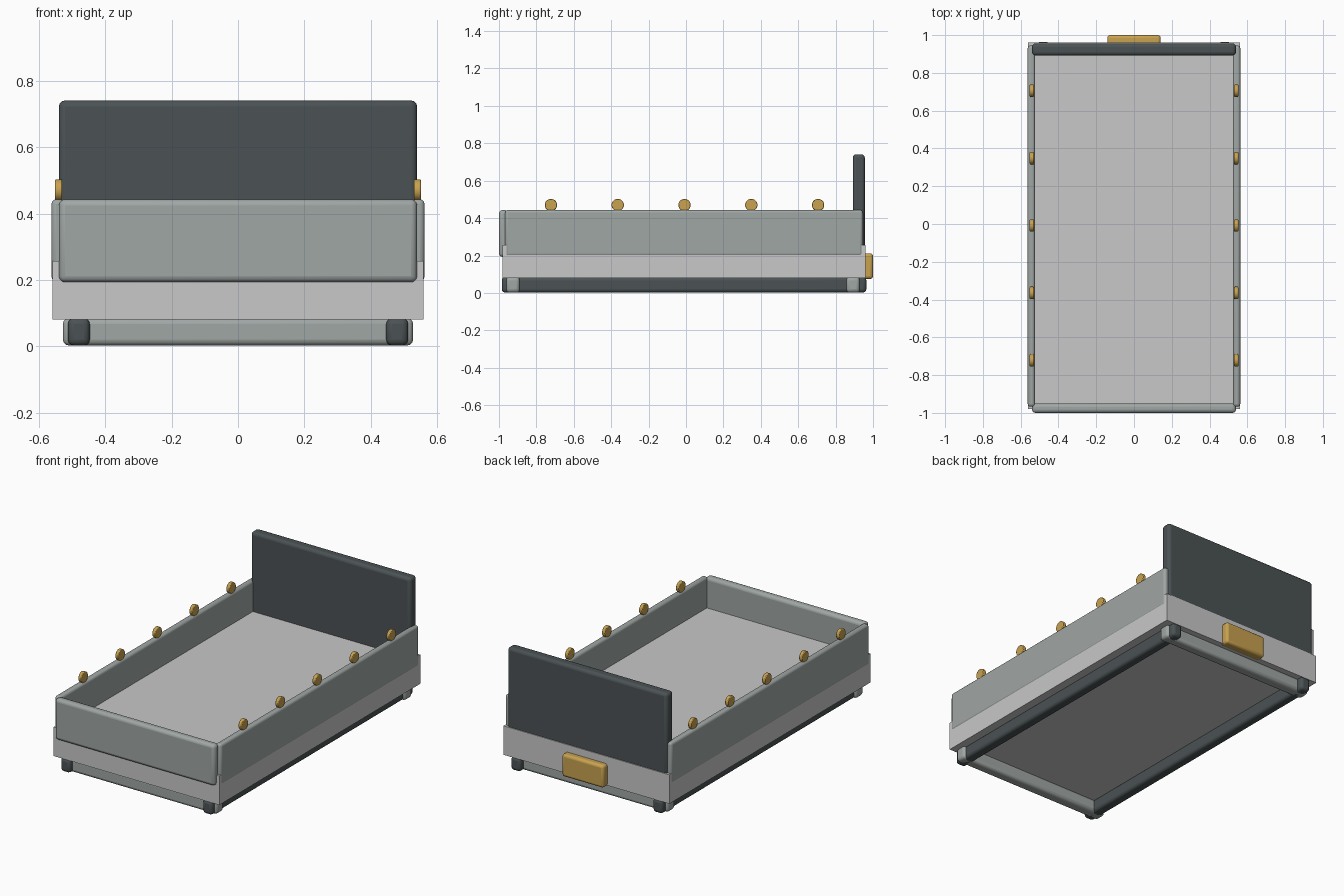
import bpy, math

if "Cube" in bpy.data.objects:
    bpy.data.objects.remove(bpy.data.objects["Cube"])


def material(name, rgb):
    m = bpy.data.materials.new(name)
    m.diffuse_color = (*rgb, 1)
    m.use_nodes = True
    m.node_tree.nodes["Principled BSDF"].inputs["Base Color"].default_value = m.diffuse_color
    return m


LIGHT = material("light_grey", (0.58, 0.58, 0.58))
SAGE = material("sage_grey", (0.35, 0.385, 0.376))
DARK = material("dark_slate", (0.07, 0.085, 0.089))
GOLD = material("gold", (0.58, 0.36, 0.08))


def finish(ob, name, mat, bevel, segments=3):
    ob.name = name
    ob.data.materials.append(mat)
    if bevel:
        mod = ob.modifiers.new("rounded_edges", 'BEVEL')
        mod.width = bevel
        mod.segments = segments
        mod.limit_method = 'ANGLE'
        mod.angle_limit = math.radians(40)
        bpy.ops.object.shade_smooth_by_angle(angle=math.radians(35))
    return ob


def box(name, mat, x, y, z, bevel=0.0):
    """Box from (min, max) pairs on each axis, with rounded edges."""
    spans = (x, y, z)
    bpy.ops.mesh.primitive_cube_add(size=1, location=[(a + b) / 2 for a, b in spans])
    ob = bpy.context.object
    ob.scale = [b - a for a, b in spans]
    bpy.ops.object.transform_apply(location=False, rotation=False, scale=True)
    return finish(ob, name, mat, bevel)


# Bed platform
box("platform", LIGHT, (-0.56, 0.56), (-0.98, 0.961), (0.08, 0.257))

# Headboard and footboard
box("headboard", DARK, (-0.54, 0.54), (0.892, 0.956), (0.2, 0.741), 0.018)
box("footboard", SAGE, (-0.54, 0.54), (-1.0, -0.95), (0.193, 0.443), 0.018)

# Rear plate
box("rear_plate", GOLD, (-0.141, 0.141), (0.94, 1.0), (0.075, 0.212), 0.015)

# Cross rails of the base, their ends passing through the long rails
for label, y in (("front", -0.925), ("back", 0.893)):
    box(label + "_base_rail", SAGE, (-0.528, 0.528), (y - 0.036, y + 0.036),
        (0.002, 0.085), 0.018)

for label, s in (("left", -1), ("right", 1)):
    # Side board
    box(label + "_side_board", SAGE, sorted((s * 0.524, s * 0.5625)),
        (-0.967, 0.945), (0.196, 0.443), 0.014)
    # Long rail of the base
    box(label + "_base_rail", DARK, sorted((s * 0.447, s * 0.513)),
        (-0.985, 0.964), (0.002, 0.085), 0.018)
    # Round studs along the top of the side board
    for i in range(5):
        bpy.ops.mesh.primitive_cylinder_add(
            vertices=32, radius=0.033, depth=0.022,
            location=(s * 0.541, -0.722 + 0.357 * i, 0.47),
            rotation=(0, math.pi / 2, 0))
        finish(bpy.context.object, f"{label}_stud_{i + 1}", GOLD, 0.004, 2)
